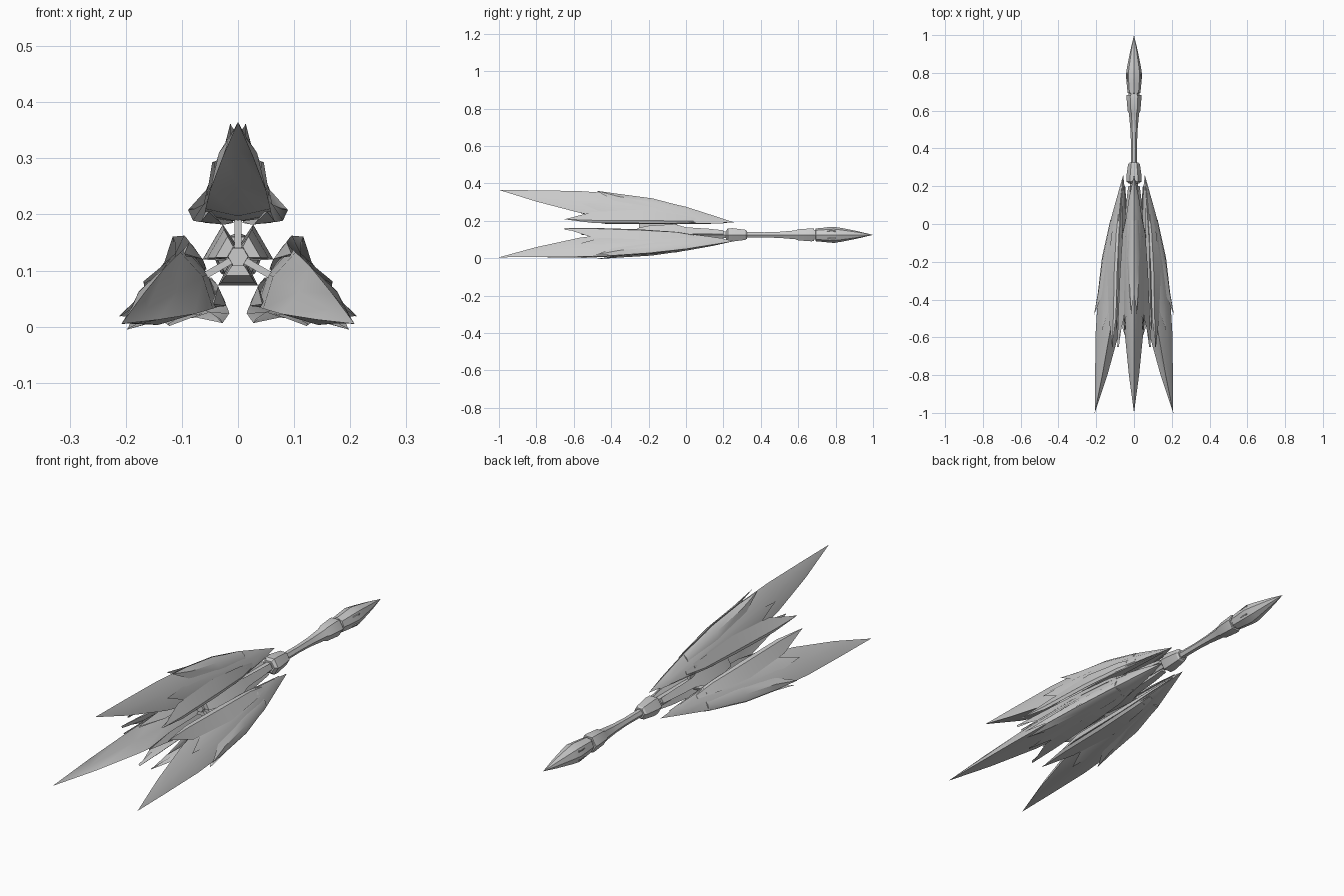
import bpy, bmesh, math

if "Cube" in bpy.data.objects:
    bpy.data.objects.remove(bpy.data.objects["Cube"])

AXIS_Z = 0.125
steel = bpy.data.materials.new("grey_steel")
steel.diffuse_color = (0.6, 0.6, 0.6, 1)
steel.use_nodes = True
steel.node_tree.nodes["Principled BSDF"].inputs["Base Color"].default_value = steel.diffuse_color


def finish(name, bm, angle=30):
    bmesh.ops.remove_doubles(bm, verts=bm.verts, dist=0.0002)
    bmesh.ops.recalc_face_normals(bm, faces=bm.faces)
    me = bpy.data.meshes.new(name)
    bm.to_mesh(me)
    bm.free()
    me.materials.append(steel)
    ob = bpy.data.objects.new(name, me)
    bpy.context.collection.objects.link(ob)
    bpy.ops.object.select_all(action='DESELECT')
    ob.select_set(True)
    bpy.context.view_layer.objects.active = ob
    bpy.ops.object.shade_smooth_by_angle(angle=math.radians(angle))
    return ob


def skin(bm, rings):
    """Skin rings of points; both ends are capped."""
    vs = [[bm.verts.new(p) for p in ring] for ring in rings]
    n = len(vs[0])
    for a, b in zip(vs, vs[1:]):
        for i in range(n):
            j = (i + 1) % n
            bm.faces.new((a[i], a[j], b[j], b[i]))
    bm.faces.new(vs[0])
    bm.faces.new(vs[-1][::-1])


def place(y, r, t, ang):
    """Radius r and sideways offset t, turned around the long axis."""
    c, s = math.cos(ang), math.sin(ang)
    return (r * c - t * s, y, AXIS_Z + r * s + t * c)


def radial_part(name, stations, ang, angle=30):
    """stations: (y, [(t, r), ...])"""
    bm = bmesh.new()
    skin(bm, [[place(y, r, t, ang) for t, r in ring] for y, ring in stations])
    return finish(name, bm, angle)


def lathe(name, profile, sides=6):
    bm = bmesh.new()
    skin(bm, [[place(y, max(r, 0.0001), 0, 2 * math.pi * i / sides) for i in range(sides)]
              for y, r in profile])
    return finish(name, bm, 25)


# Blade body: y, ridge r, mid t, mid r, low t, low r, inner r
BODY = [(-1.0, .24, 0, .24, 0, .24, .24),
        (-.8, .238, .017, .208, .027, .178, .187),
        (-.57, .234, .034, .185, .050, .118, .125),
        (-.4, .222, .038, .170, .058, .085, .072),
        (-.2, .195, .037, .150, .060, .075, .062),
        (0, .150, .031, .115, .048, .068, .062),
        (.14, .105, .018, .088, .026, .066, .062),
        (.26, .066, 0, .066, 0, .066, .066)]

# Side wing: y, upper (t, r), outer (t, r), lower (t, r)
WING = [(-.65, (.089, .083), (.089, .083), (.089, .083)),
        (-.50, (.054, .122), (.084, .078), (.080, .064)),
        (-.25, (.050, .135), (.074, .078), (.070, .062)),
        (-.05, (.043, .112), (.060, .074), (.054, .062)),
        (.05, (.034, .090), (.038, .075), (.036, .064))]

# Overlapping scales: y, upper (t, r), outer (t, r), lower (t, r)
RIDGE_SCALE = [(-.48, (.014, .236), (.014, .236), (.014, .236)),
               (-.36, (.002, .219), (.022, .205), (.030, .170)),
               (-.18, (.002, .195), (.026, .176), (.036, .148)),
               (.02, (.004, .143), (.019, .130), (.026, .112))]
FLANK_SCALE = [(-.56, (.046, .168), (.046, .168), (.046, .168)),
               (-.42, (.036, .172), (.050, .140), (.056, .108)),
               (-.22, (.036, .150), (.052, .120), (.056, .095)),
               (.0, (.028, .115), (.044, .090), (.046, .078))]
INNER_SCALE = [(-.56, (.052, .080), (.052, .080), (.052, .080)),
               (-.42, (.058, .080), (.066, .062), (.028, .057)),
               (-.1, (.050, .075), (.058, .060), (.024, .057)),
               (.2, (.012, .066), (.014, .062), (.008, .060))]
SIDE_PARTS = {"side_wing": WING, "ridge_scale": RIDGE_SCALE,
              "flank_scale": FLANK_SCALE, "inner_scale": INNER_SCALE}

for k, label in enumerate(("top", "left", "right")):
    ang = math.radians(90 + 120 * k)
    # Main blade with a ridge outside and a hollowed inner face
    radial_part(f"{label}_blade", [
        (y, [(0, top), (mt, mr), (lt, lr), (0, inn), (-lt, lr), (-mt, mr)])
        for y, top, mt, mr, lt, lr, inn in BODY], ang, 40)
    # Mirrored scales and wings
    for part, rows in SIDE_PARTS.items():
        for s, side in ((1, "a"), (-1, "b")):
            radial_part(f"{label}_{part}_{side}", [
                (y, [(s * t, r) for t, r in (u, o, l)] + [(s * (u[0] + l[0]) / 2 * .9, (u[1] + l[1]) / 2)])
                for y, u, o, l in rows], ang, 35)
    # Strut holding the blade to the core
    radial_part(f"{label}_strut", [
        (y, [(-.006, .01), (.006, .01), (.006, r), (-.006, r)])
        for y, r in ((-.25, .068), (-.06, .068), (-.02, .03))], ang)
    # Core panel between two blades
    radial_part(f"{label}_core_panel", [
        (y, [(-w, r), (w, r), (w * .5, .016), (-w * .5, .016)])
        for y, w, r in ((-.26, .022, .034), (-.2, .03, .046), (-.06, .036, .052),
                        (0, .02, .046), (.12, .016, .038), (.2, .012, .028))],
        ang + math.pi / 3)
    # Small barbs under the spear point
    for off in (0, math.pi / 3):
        radial_part(f"{label}_point_barb", [
            (.80, [(-.014, .030), (.014, .030), (0, .043)]),
            (.755, [(0, .034), (0, .034), (0, .041)])], ang + off)

# Central rod
lathe("core_rod", [(-.27, .018), (-.1, .020), (.24, .020)])
# Collar behind the blades
lathe("collar", [(.215, .028), (.225, .040), (.25, .041), (.318, .031), (.325, .024)])
# Shaft widening toward the grip
lathe("shaft", [(.31, .017), (.42, .016), (.50, .019), (.585, .027), (.60, .034),
                (.672, .040), (.684, .038), (.684, .030), (.70, .030)])
# Spear point
lathe("spear_point", [(.692, .028), (.694, .034), (.745, .039), (.79, .043),
                      (.83, .037), (.92, .019), (1.0, 0)], 8)
